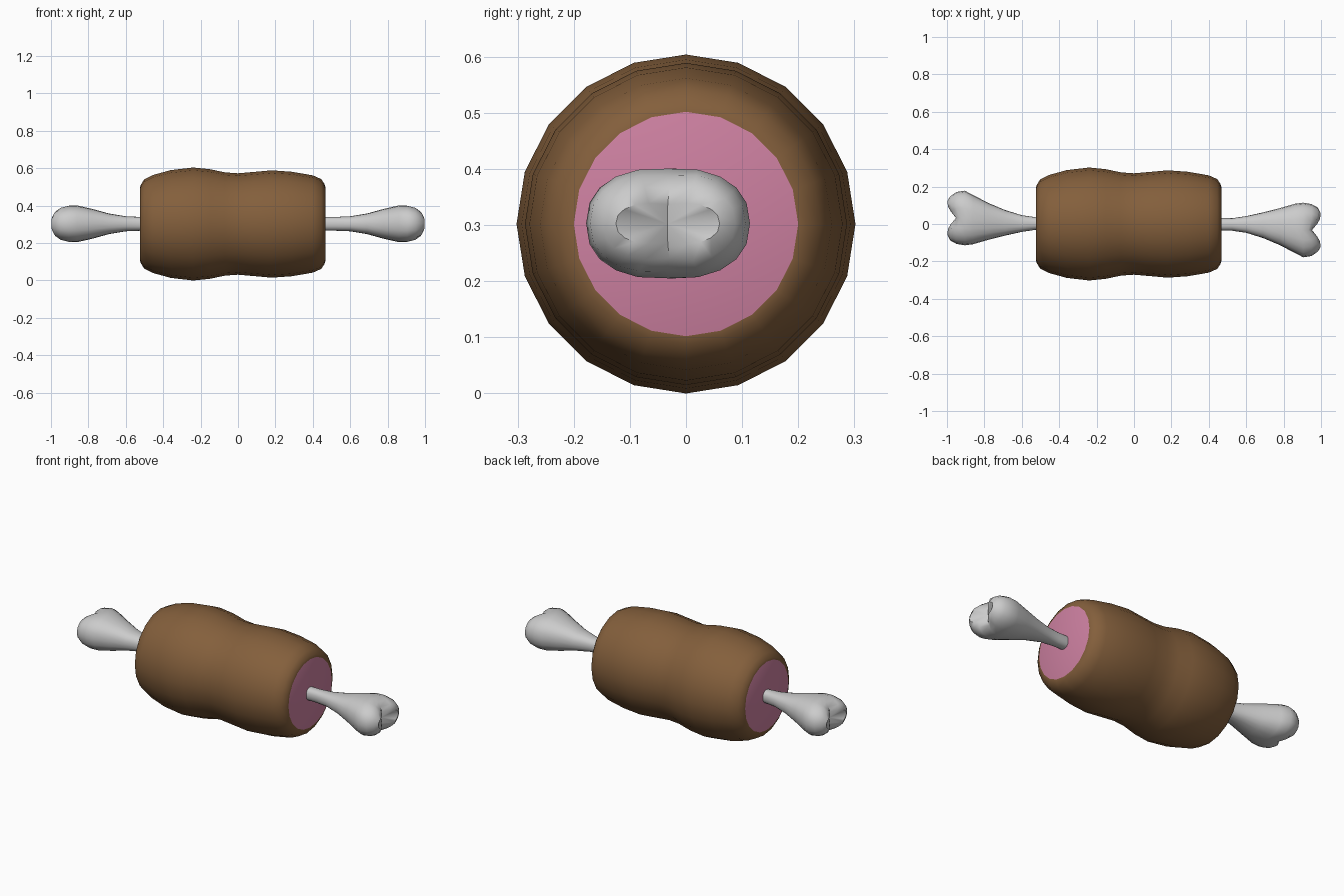
import bpy, math

if "Cube" in bpy.data.objects:
    bpy.data.objects.remove(bpy.data.objects["Cube"])

CZ = 0.302  # height of the long axis


def material(name, color):
    m = bpy.data.materials.new(name)
    m.diffuse_color = (*color, 1)
    m.use_nodes = True
    m.node_tree.nodes["Principled BSDF"].inputs["Base Color"].default_value = m.diffuse_color
    return m


def loft(name, rings, tip_a, tip_b, mats=()):
    """Skin closed rings of points, closing both ends with fans to the tips."""
    n = len(rings[0])
    verts = [p for r in rings for p in r] + [tip_a, tip_b]
    a, b = len(verts) - 2, len(verts) - 1
    faces = []
    for i in range(len(rings) - 1):
        for k in range(n):
            j = (k + 1) % n
            faces.append((i * n + k, i * n + j, (i + 1) * n + j, (i + 1) * n + k))
    last = (len(rings) - 1) * n
    sides = len(faces)
    for k in range(n):
        j = (k + 1) % n
        faces.append((a, j, k))
        faces.append((b, last + k, last + j))
    me = bpy.data.meshes.new(name)
    me.from_pydata(verts, [], [f[::-1] for f in faces])
    for m in mats:
        me.materials.append(m)
    if len(mats) > 1:
        for p in me.polygons[sides:]:
            p.material_index = 1
    ob = bpy.data.objects.new(name, me)
    bpy.context.collection.objects.link(ob)
    bpy.ops.object.select_all(action='DESELECT')
    ob.select_set(True)
    bpy.context.view_layer.objects.active = ob
    bpy.ops.object.shade_smooth_by_angle(angle=math.radians(50))
    return ob


# Meat: 20-sided barrel with a waist, pink cut faces at both ends
brown = material("roast_brown", (0.23, 0.115, 0.045))
pink = material("raw_pink", (0.62, 0.22, 0.36))
profile = [(-0.523, 0.2), (-0.518, 0.212), (-0.502, 0.238), (-0.455, 0.262),
           (-0.36, 0.288), (-0.24, 0.302), (-0.15, 0.293), (-0.07, 0.276),
           (0.0, 0.271), (0.08, 0.278), (0.18, 0.287), (0.29, 0.279),
           (0.40, 0.260), (0.445, 0.240), (0.462, 0.214), (0.467, 0.2)]
rings = [[(x, r * math.sin(k * math.pi / 10), CZ + r * math.cos(k * math.pi / 10))
          for k in range(20)] for x, r in profile]
loft("meat", rings, (-0.523, 0, CZ), (0.467, 0, CZ), (brown, pink))

# Bone: (x, y min, y max, z radius, notch strength), outer tip towards the shaft
half = [(-0.997, -0.06, 0.125, 0.04, 1.0), (-0.982, -0.088, 0.148, 0.07, 0.8),
        (-0.95, -0.106, 0.171, 0.09, 0.4), (-0.905, -0.114, 0.178, 0.1, 0.15),
        (-0.86, -0.108, 0.155, 0.098, 0), (-0.78, -0.085, 0.113, 0.08, 0),
        (-0.69, -0.062, 0.075, 0.055, 0), (-0.60, -0.042, 0.047, 0.04, 0),
        (-0.525, -0.031, 0.036, 0.037, 0)]


def bone_ring(x, y0, y1, rz, notch, s):
    pts = []
    for k in range(20):
        t = 2 * math.pi * k / 20
        c, d = math.cos(t), math.sin(t)
        y = s * (y0 + y1) / 2 + (y1 - y0) / 2 * math.copysign(abs(d) ** 0.85, d)
        g = math.exp(-((y - s * 0.033) / 0.035) ** 2) * notch
        z = rz * math.copysign(abs(c) ** 0.85, c) * (1 - 0.15 * g)
        pts.append((s * (x + 0.045 * g), y, CZ + 0.001 + z))
    return pts


rings = [bone_ring(*h, 1) for h in half] + [bone_ring(*h, -1) for h in reversed(half)]
loft("bone", rings, (-0.95, 0.033, CZ), (0.95, -0.033, CZ))
